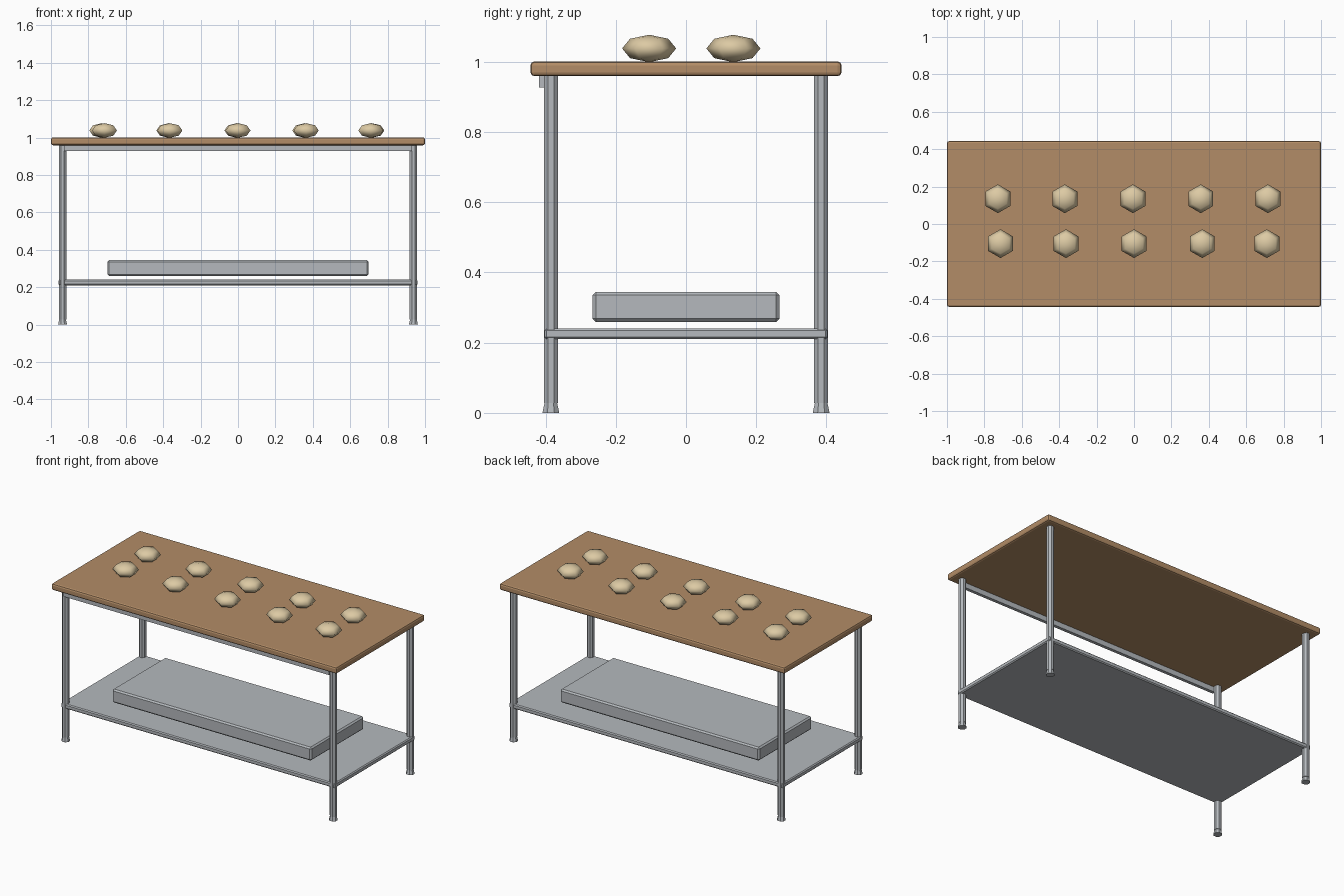
import bpy, math

if "Cube" in bpy.data.objects:
    bpy.data.objects.remove(bpy.data.objects["Cube"])

def material(name, rgb):
    m = bpy.data.materials.new(name)
    m.diffuse_color = (*rgb, 1)
    m.use_nodes = True
    m.node_tree.nodes["Principled BSDF"].inputs["Base Color"].default_value = m.diffuse_color
    return m

WOOD = material("warm wood", (0.45, 0.265, 0.135))
STEEL = material("brushed steel", (0.46, 0.485, 0.51))
DOUGH = material("pale dough", (0.72, 0.59, 0.37))

def finish(name, mat):
    ob = bpy.context.object
    ob.name = name
    ob.data.materials.append(mat)
    return ob

def slab(name, centre, size, bevel, mat, segments=1):
    bpy.ops.mesh.primitive_cube_add(size=1, location=centre)
    ob = finish(name, mat)
    ob.scale = size
    bpy.ops.object.transform_apply(location=False, rotation=False, scale=True)
    if bevel:
        mod = ob.modifiers.new("edge", "BEVEL")
        mod.width, mod.segments = bevel, segments
    return ob

def post(name, x, y, z0, z1, r0, r1):
    # octagonal post with flat sides facing the axes
    bpy.ops.mesh.primitive_cone_add(vertices=8, radius1=r0, radius2=r1, depth=z1 - z0,
                                    location=(x, y, (z0 + z1) / 2),
                                    rotation=(0, 0, math.pi / 8))
    return finish(name, STEEL)

# Table top, front rail, lower shelf and the tray hovering over it
slab("table_top", (0, 0, 0.98), (2.0, 0.886, 0.042), 0.011, WOOD, 2)
slab("front_rail", (0, -0.408, 0.944), (1.86, 0.02, 0.034), 0, STEEL)
slab("lower_shelf", (0, 0, 0.225), (1.92, 0.806, 0.03), 0.006, STEEL)
slab("tray", (0, 0, 0.302), (1.396, 0.532, 0.085), 0.009, STEEL)

# Legs with flared feet
for sx in (-1, 1):
    for sy in (-1, 1):
        x, y = sx * 0.938, sy * 0.385
        post("leg", x, y, 0.028, 0.962, 0.0218, 0.0218)
        post("foot", x, y, 0.0, 0.034, 0.026, 0.018)

# Two rows of faceted dough balls
rows = {0.135: (-0.728, -0.37, -0.006, 0.357, 0.716),
        -0.105: (-0.714, -0.364, 0.0, 0.365, 0.71)}
for y, xs in rows.items():
    for x in xs:
        bpy.ops.mesh.primitive_uv_sphere_add(segments=6, ring_count=4, radius=1,
                                             location=(x, y, 1.038),
                                             rotation=(0, 0, math.pi / 6))
        ball = finish("dough_ball", DOUGH)
        ball.scale = (0.077, 0.077, 0.039)
        bpy.ops.object.transform_apply(location=False, rotation=True, scale=True)
        # put a corner of the hexagon on the y axis
        if max(abs(v.co.x) for v in ball.data.vertices) > 0.07:
            ball.rotation_euler.z = math.pi / 6
        bpy.ops.object.shade_smooth()
